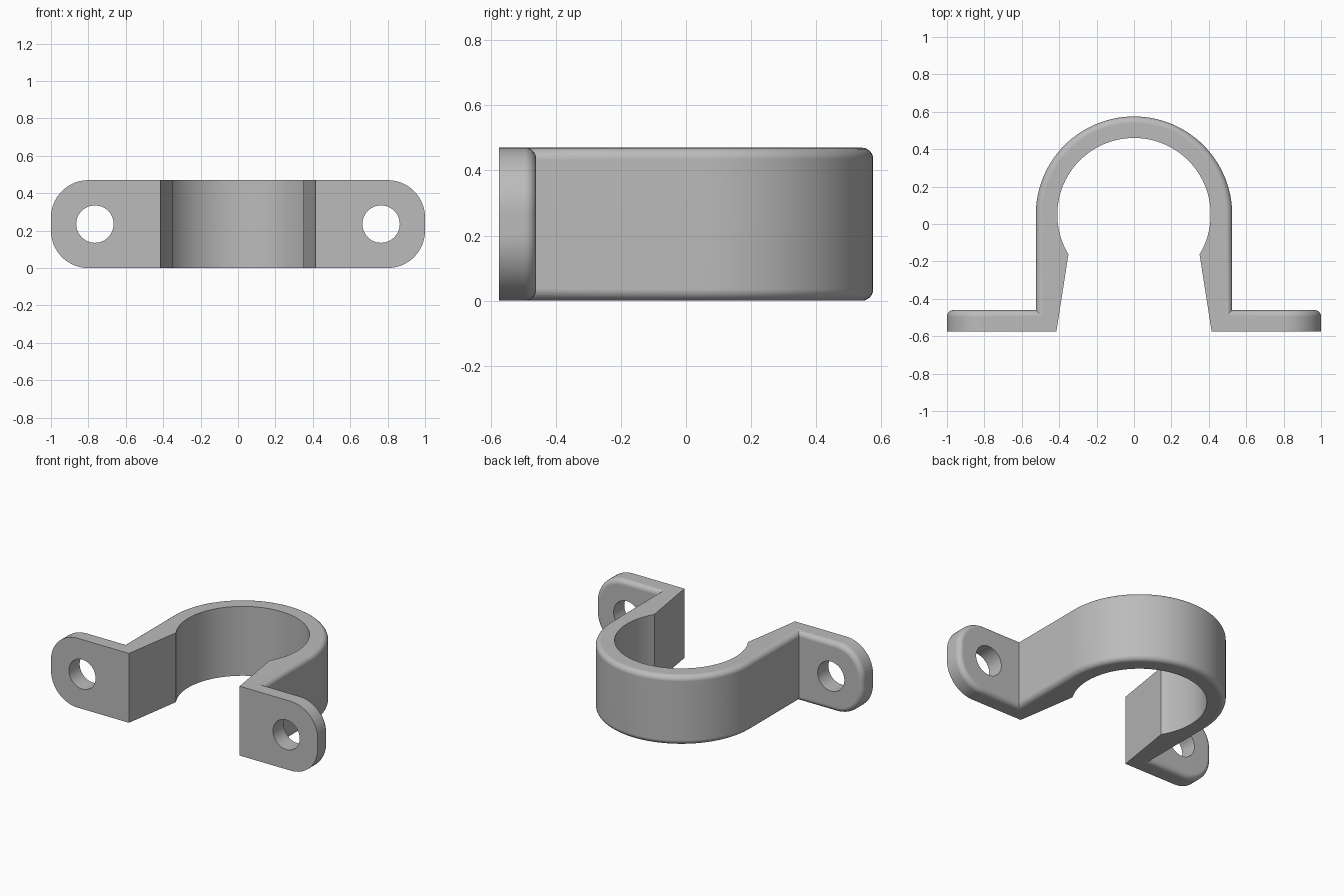
import bpy, bmesh
from math import pi, sin, cos, atan2, radians
from mathutils import Vector

H = 0.47                        # clamp width
FRONT, EAR_BACK = -0.575, -0.46  # mounting ear faces
R_OUT, R_IN, CY = 0.525, 0.41, 0.05
FILLET = 0.035

cube = bpy.data.objects.get("Cube")
if cube:
    bpy.data.objects.remove(cube, do_unlink=True)

grey = bpy.data.materials.new("plain grey")
grey.use_nodes = True
grey.diffuse_color = (0.5, 0.5, 0.5, 1)
grey.node_tree.nodes["Principled BSDF"].inputs["Base Color"].default_value = (0.5, 0.5, 0.5, 1)


def arc(cx, cy, r, a0, a1, n):
    return [(cx + r * cos(a0 + (a1 - a0) * i / n), cy + r * sin(a0 + (a1 - a0) * i / n))
            for i in range(n + 1)]


def prism(name, points, shift, rounded=None):
    """Extrude a closed outline by shift, then fillet the edges chosen by a rule."""
    bm = bmesh.new()
    base = bm.faces.new([bm.verts.new(p) for p in points])
    top = bmesh.ops.extrude_face_region(bm, geom=[base], use_keep_orig=True)
    bmesh.ops.translate(bm, vec=shift, verts=[v for v in top["geom"] if isinstance(v, bmesh.types.BMVert)])
    bmesh.ops.recalc_face_normals(bm, faces=bm.faces)
    if rounded:
        edges = [e for e in bm.edges if all(rounded(v.co) for v in e.verts)
                 and abs((e.verts[0].co - e.verts[1].co).dot(Vector(shift))) < 1e-6]
        bmesh.ops.bevel(bm, geom=edges, offset=FILLET, segments=6, profile=0.5, affect='EDGES')
    mesh = bpy.data.meshes.new(name)
    bm.to_mesh(mesh)
    bm.free()
    mesh.materials.append(grey)
    obj = bpy.data.objects.new(name, mesh)
    bpy.context.collection.objects.link(obj)
    return obj


def combine(target, other, operation):
    bpy.context.view_layer.objects.active = target
    mod = target.modifiers.new(operation, 'BOOLEAN')
    mod.operation, mod.object, mod.solver = operation, other, 'EXACT'
    bpy.ops.object.modifier_apply(modifier=mod.name)
    bpy.data.objects.remove(other, do_unlink=True)


# Band: outer arch with straight legs, inner bore ending in two lips
lip = atan2(-0.215, 0.355)
outline = ([(R_OUT, FRONT)] + arc(0, CY, R_OUT, 0, pi, 64) + [(-R_OUT, FRONT), (-0.415, FRONT)]
           + arc(0, CY, R_IN, pi - lip, lip, 80) + [(0.415, FRONT)])
clamp = prism("pipe_clamp", [(x, y, 0) for x, y in outline], (0, 0, H),
              lambda c: abs(c.x) > R_OUT - 0.001 or Vector((c.x, c.y - CY)).length > R_OUT - 0.001
              and c.y > 0)

# Mounting ears with rounded ends and screw holes
R_EAR = 0.2
for side in (1, -1):
    shape = ([(0.46, 0)] + arc(1 - R_EAR, R_EAR, R_EAR, -pi / 2, 0, 16)
             + arc(1 - R_EAR, H - R_EAR, R_EAR, 0, pi / 2, 16) + [(0.46, H)])
    ear = prism("mounting_ear", [(side * x, FRONT, z) for x, z in shape], (0, EAR_BACK - FRONT, 0))
    bm = bmesh.new()
    bm.from_mesh(ear.data)
    rim = [e for e in bm.edges if all(v.co.y > EAR_BACK - 0.001 for v in e.verts)
           and any(abs(v.co.x) > 0.47 for v in e.verts)]
    bmesh.ops.bevel(bm, geom=rim, offset=FILLET, segments=6, profile=0.5, affect='EDGES')
    bm.to_mesh(ear.data)
    bm.free()
    hole = prism("screw_hole_cutter",
                 [(x, FRONT - 0.1, z) for x, z in arc(side * 0.765, H / 2, 0.1, 0, 2 * pi, 48)[:-1]],
                 (0, 0.35, 0))
    hole.hide_render = True
    combine(ear, hole, 'DIFFERENCE')
    combine(clamp, ear, 'UNION')

# Smooth shading with crisp corners
bpy.ops.object.select_all(action='DESELECT')
clamp.select_set(True)
bpy.context.view_layer.objects.active = clamp
bpy.ops.object.shade_smooth_by_angle(angle=radians(30))
weighted = clamp.modifiers.new("weighted_normals", 'WEIGHTED_NORMAL')
weighted.keep_sharp = True
